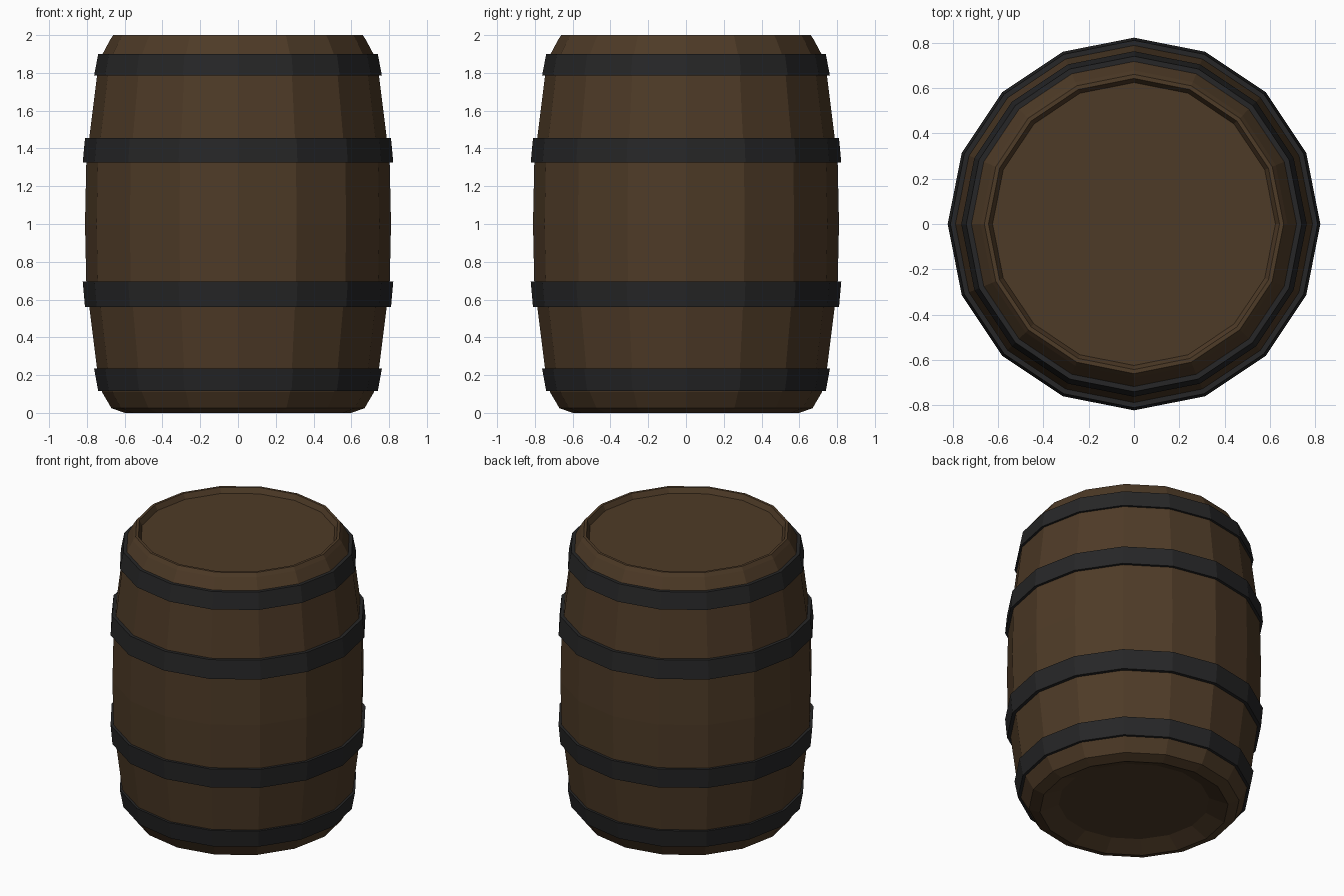
import bpy, bmesh, math

if "Cube" in bpy.data.objects:
    bpy.data.objects.remove(bpy.data.objects["Cube"])

SIDES = 16


def material(name, colour):
    m = bpy.data.materials.new(name)
    m.diffuse_color = (*colour, 1.0)
    m.use_nodes = True
    m.node_tree.nodes["Principled BSDF"].inputs["Base Color"].default_value = m.diffuse_color
    return m


wood = material("dark_wood", (0.076, 0.043, 0.0200))
iron = material("black_iron", (0.0194, 0.0194, 0.0200))


def lathe(name, profile, mat, closed=False):
    """Spin an (r, z) profile round z; open profiles get flat end caps."""
    bm = bmesh.new()
    rings = []
    for r, z in profile:
        rings.append([bm.verts.new((r * math.cos(2 * math.pi * i / SIDES),
                                    r * math.sin(2 * math.pi * i / SIDES), z))
                      for i in range(SIDES)])
    pairs = list(zip(rings, rings[1:]))
    if closed:
        pairs.append((rings[-1], rings[0]))
    else:
        bm.faces.new(rings[0])
        bm.faces.new(rings[-1])
    for a, b in pairs:
        for i in range(SIDES):
            j = (i + 1) % SIDES
            bm.faces.new((a[i], a[j], b[j], b[i]))
    bmesh.ops.recalc_face_normals(bm, faces=bm.faces)
    mesh = bpy.data.meshes.new(name)
    bm.to_mesh(mesh)
    bm.free()
    mesh.materials.append(mat)
    ob = bpy.data.objects.new(name, mesh)
    bpy.context.collection.objects.link(ob)
    return ob


# Staved body with recessed base and lid
lathe("barrel_body", [
    (0.48, 0.05), (0.60, 0.0), (0.67, 0.025), (0.72, 0.11),
    (0.747, 0.24), (0.787, 0.56), (0.803, 0.68), (0.81, 1.0),
    (0.803, 1.33), (0.787, 1.46), (0.747, 1.78), (0.717, 1.90),
    (0.677, 1.975), (0.66, 2.0), (0.642, 2.0), (0.624, 1.965)], wood)


# Hoops, mirrored about the middle height
def hoop(name, bottom, top):
    (r0, z0), (r1, z1) = bottom, top
    t = 0.05
    lathe(name, [(r0, z0), (r1, z1), (r1 - t, z1), (r0 - t, z0)], iron, True)


for part, r_wide, z_wide, r_narrow, z_narrow in (
        ("end_hoop", 0.762, 1.785, 0.74, 1.90),
        ("middle_hoop", 0.822, 1.325, 0.81, 1.455)):
    hoop("upper_" + part, (r_wide, z_wide), (r_narrow, z_narrow))
    hoop("lower_" + part, (r_narrow, 2.015 - z_narrow),
         (r_wide, 2.02 - z_wide))
